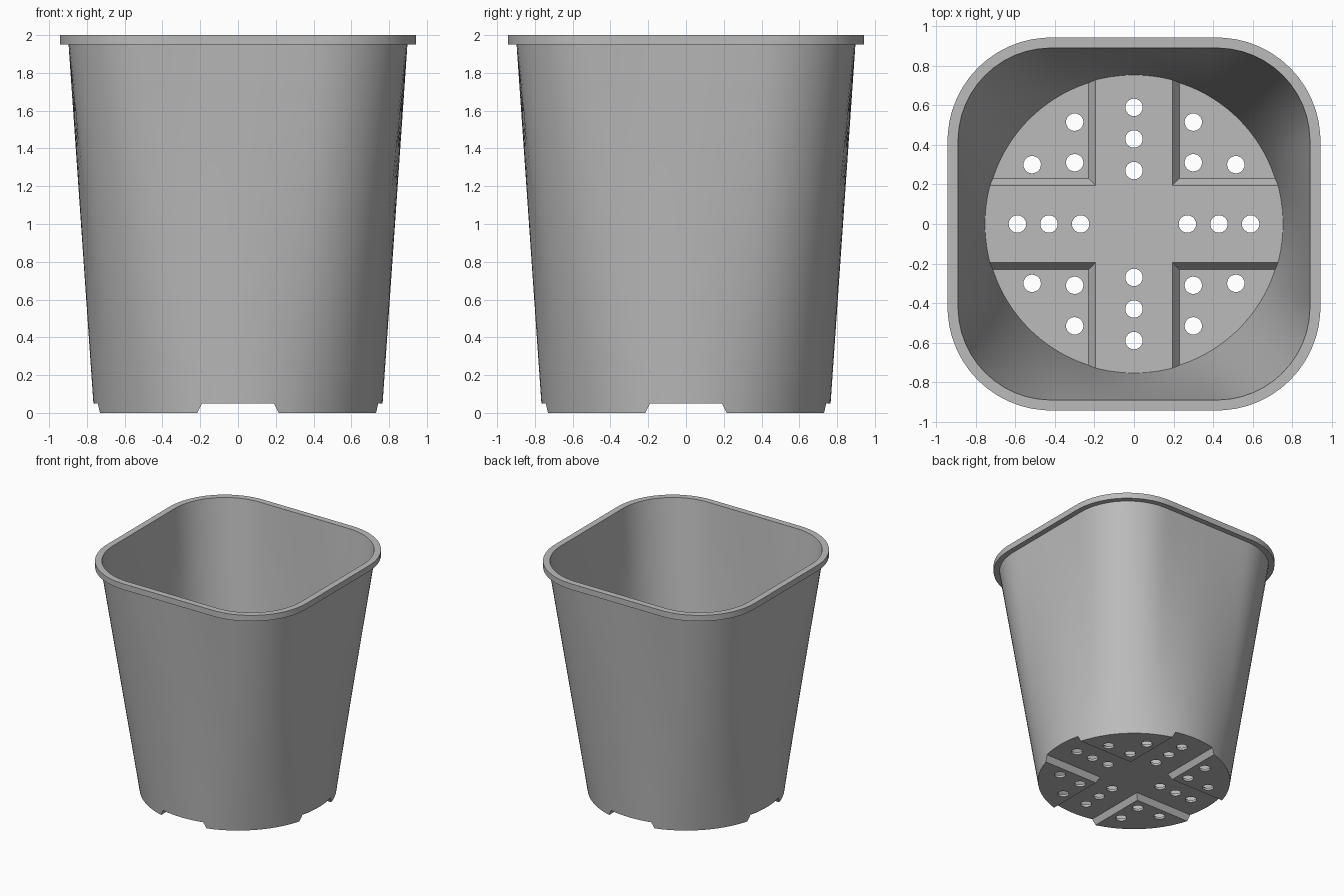
import bpy, bmesh, math

if "Cube" in bpy.data.objects:
    bpy.data.objects.remove(bpy.data.objects["Cube"], do_unlink=True)

SEGMENTS = 112
LEVELS = 10
CORNER = 0.42        # centre of the corner arcs
HOLE_RADIUS = 0.044

plastic = bpy.data.materials.new("grey plastic")
plastic.use_nodes = True
GREY = (0.5, 0.5, 0.5, 1)
plastic.diffuse_color = GREY
plastic.node_tree.nodes["Principled BSDF"].inputs["Base Color"].default_value = GREY


def square_radius(angle, half, corner):
    """Distance from the axis to a rounded square; corner = 0 gives a circle."""
    a, b = abs(math.cos(angle)), abs(math.sin(angle))
    if half * min(a, b) <= corner * max(a, b):
        return half / max(a, b)
    return corner * (a + b) + math.sqrt((half - corner) ** 2 - (corner * (a - b)) ** 2)


def ring(z, half, corner=CORNER):
    angles = [math.tau * i / SEGMENTS for i in range(SEGMENTS)]
    return [(square_radius(t, half, corner) * math.cos(t),
             square_radius(t, half, corner) * math.sin(t), z) for t in angles]


def blend(low, high):
    """Rings stepping evenly from one outline to another."""
    return [[tuple(p + (q - p) * i / LEVELS for p, q in zip(a, b))
             for a, b in zip(low, high)] for i in range(LEVELS + 1)]


def loft(name, rings):
    """Closed solid skinned over a stack of outlines."""
    bm = bmesh.new()
    loops = [[bm.verts.new(p) for p in r] for r in rings]
    for low, high in zip(loops, loops[1:]):
        n = len(low)
        for i in range(n):
            j = (i + 1) % n
            bm.faces.new((low[i], low[j], high[j], high[i]))
    bm.faces.new(loops[0][::-1])
    bm.faces.new(loops[-1])
    mesh = bpy.data.meshes.new(name)
    bm.to_mesh(mesh)
    bm.free()
    mesh.materials.append(plastic)
    obj = bpy.data.objects.new(name, mesh)
    bpy.context.collection.objects.link(obj)
    return obj


def ridge(name, along_x, top, half_top, half_base, depth):
    """Long bar with sloping sides."""
    def outline(z, half):
        x, y = (2, half) if along_x else (half, 2)
        return [(-x, -y, z), (x, -y, z), (x, y, z), (-x, y, z)]
    return loft(name, [outline(top - depth, half_base), outline(top, half_top)])


def subtract(target, cutter):
    """Cut one solid from another, then discard the cutter."""
    mod = target.modifiers.new("cut", "BOOLEAN")
    mod.operation = "DIFFERENCE"
    mod.solver = "EXACT"
    mod.object = cutter
    bpy.context.view_layer.objects.active = target
    bpy.ops.object.modifier_apply(modifier=mod.name)
    bpy.data.objects.remove(cutter, do_unlink=True)


# Outer body: round foot, rounded square mouth, overhanging rim
pot = loft("plant_pot", blend(ring(0, 0.762, 0), ring(1.95, 0.897))
           + [ring(1.95, 0.943), ring(2, 0.943)])

# Hollow, with a raised cross left standing on the floor
hollow = loft("hollow", blend(ring(0.02, 0.75, 0), ring(2, 0.89)) + [ring(2.1, 0.89)])
for along_x in (True, False):
    subtract(hollow, ridge("floor_ridge", along_x, 0.07, 0.195, 0.265, 0.1))
subtract(pot, hollow)

# Matching drainage channels under the floor
for along_x in (True, False):
    subtract(pot, ridge("channel", along_x, 0.05, 0.19, 0.24, 0.1))

# Drain holes: a line along each arm, three in each quarter
quarter = [(0.3, 0.31), (0.515, 0.3), (0.3, 0.515)]
spots = [(sx * x, sy * y) for x, y in quarter for sx in (1, -1) for sy in (1, -1)]
for d in (0.27, 0.43, 0.59):
    spots += [(d, 0), (-d, 0), (0, d), (0, -d)]
for x, y in spots:
    circle = [(x + HOLE_RADIUS * math.cos(math.tau * i / 24),
               y + HOLE_RADIUS * math.sin(math.tau * i / 24)) for i in range(24)]
    subtract(pot, loft("drain_hole", [[(u, v, z) for u, v in circle] for z in (-0.1, 0.2)]))

# Smooth walls, crisp edges
bpy.ops.object.select_all(action="DESELECT")
pot.select_set(True)
bpy.context.view_layer.objects.active = pot
bpy.ops.object.shade_smooth_by_angle(angle=math.radians(25))
